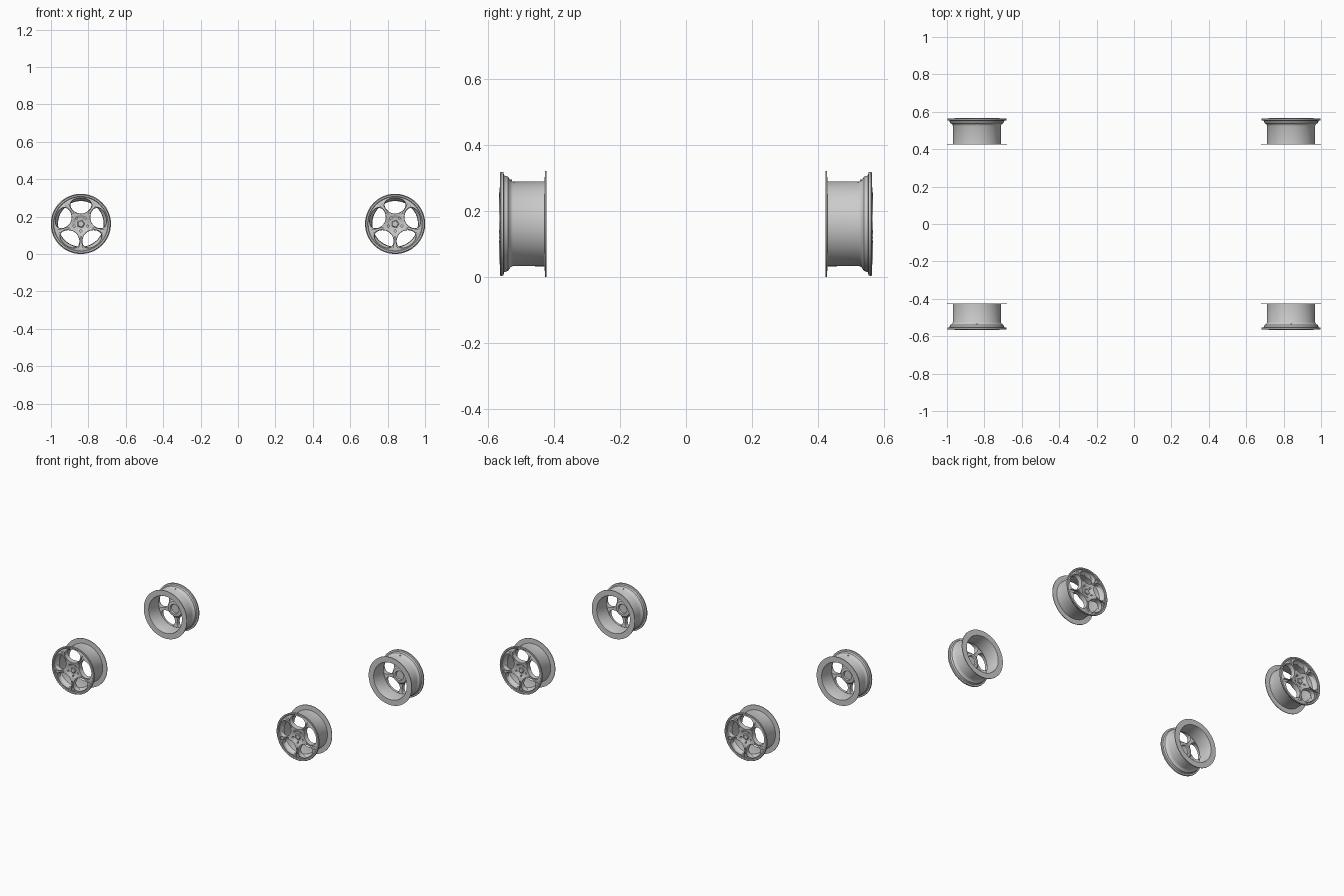
import bpy, bmesh, math

if "Cube" in bpy.data.objects:
    bpy.data.objects.remove(bpy.data.objects["Cube"])

SEG = 80
HUB_Z = 0.161
WHEEL_X = 0.84


def new_object(name, bm):
    bmesh.ops.remove_doubles(bm, verts=bm.verts, dist=1e-5)
    bmesh.ops.recalc_face_normals(bm, faces=bm.faces)
    mesh = bpy.data.meshes.new(name)
    bm.to_mesh(mesh)
    bm.free()
    ob = bpy.data.objects.new(name, mesh)
    bpy.context.collection.objects.link(ob)
    return ob


def lathe(name, profile, closed, seg=SEG):
    """Spin (radius, y) points about the y axis."""
    bm = bmesh.new()
    rings = []
    for r, y in profile:
        if r == 0:
            rings.append([bm.verts.new((0, y, 0))] * seg)
        else:
            rings.append([bm.verts.new((r * math.cos(2 * math.pi * i / seg), y,
                                        r * math.sin(2 * math.pi * i / seg))) for i in range(seg)])
    n = len(rings)
    for k in range(n if closed else n - 1):
        a, b = rings[k], rings[(k + 1) % n]
        for i in range(seg):
            j = (i + 1) % seg
            quad = list(dict.fromkeys([a[i], a[j], b[j], b[i]]))
            if len(quad) > 2:
                bm.faces.new(quad)
    return new_object(name, bm)


def loft(bm, sections, angle):
    """Capped skin through sections of (y, [(radial, sideways)]) turned to an angle."""
    c, s = math.cos(angle), math.sin(angle)
    loops = [[bm.verts.new((r * c - t * s, y, r * s + t * c)) for r, t in pts] for y, pts in sections]
    n = len(loops[0])
    for a, b in zip(loops, loops[1:]):
        for i in range(n):
            j = (i + 1) % n
            bm.faces.new((a[i], a[j], b[j], b[i]))
    bm.faces.new(loops[0])
    bm.faces.new(loops[-1])


def egg(inner, outer, half, n=40):
    """Oval window, wider towards the rim."""
    mid, rad = (inner + outer) / 2, (outer - inner) / 2
    return [(mid + rad * math.cos(a), half * math.sin(a) * (1 + 0.14 * math.cos(a)))
            for a in (2 * math.pi * i / n for i in range(n))]


def cut(ob, cutter):
    mod = ob.modifiers.new("cut", 'BOOLEAN')
    mod.operation = 'DIFFERENCE'
    mod.solver = 'EXACT'
    mod.object = cutter
    bpy.context.view_layer.objects.active = ob
    bpy.ops.object.modifier_apply(modifier=mod.name)
    bpy.data.objects.remove(cutter)


# Barrel with thin inner flange and stepped outer lip
barrel = lathe("rim_barrel", [
    (0.161, -0.424), (0.161, -0.428), (0.129, -0.429), (0.128, -0.525), (0.132, -0.533),
    (0.143, -0.540), (0.147, -0.552), (0.157, -0.554), (0.158, -0.562), (0.155, -0.565),
    (0.147, -0.564), (0.141, -0.556), (0.137, -0.545), (0.124, -0.530), (0.122, -0.428),
    (0.124, -0.424)], True)

# Domed face with five oval windows and tapered grooves in the spokes
face = lathe("wheel_face", [
    (0, -0.556), (0.028, -0.556), (0.034, -0.557), (0.043, -0.564), (0.050, -0.566),
    (0.070, -0.568), (0.100, -0.568), (0.125, -0.565), (0.144, -0.560),
    (0.140, -0.543), (0.125, -0.533), (0.090, -0.540), (0.060, -0.536), (0.050, -0.524),
    (0.032, -0.522), (0.028, -0.530), (0, -0.530)], False)

windows, grooves, bolts = bmesh.new(), bmesh.new(), bmesh.new()
for k in range(5):
    a = math.pi / 2 + k * 2 * math.pi / 5
    b = a + math.pi / 5
    loft(windows, [(-0.59, egg(0.051, 0.144, 0.061)), (-0.558, egg(0.055, 0.139, 0.056)),
                   (-0.50, egg(0.056, 0.136, 0.055))], a)
    slot = [(0.068, -0.003), (0.100, -0.003), (0.137, -0.012),
            (0.137, 0.012), (0.100, 0.003), (0.068, 0.003)]
    loft(grooves, [(-0.59, slot), (-0.556, slot)], b)
    hole = [(0.038 + 0.0055 * math.cos(math.pi * i / 6), 0.0055 * math.sin(math.pi * i / 6))
            for i in range(12)]
    loft(bolts, [(-0.59, hole), (-0.548, hole)], b)
for bm in (windows, grooves, bolts):
    cut(face, new_object("cutter", bm))

# Five-sided centre cap
cap = lathe("centre_cap", [(0, -0.563), (0.017, -0.563), (0.021, -0.560), (0.023, -0.550),
                           (0, -0.550)], False, 5)

# Valve stub on the barrel
bm = bmesh.new()
oct8 = [(0.004 * math.cos(math.pi * i / 4), 0.004 * math.sin(math.pi * i / 4)) for i in range(8)]
lower = [bm.verts.new((x, -0.532 + y, 0.125)) for x, y in oct8]
upper = [bm.verts.new((x, -0.532 + y, 0.134)) for x, y in oct8]
for i in range(8):
    j = (i + 1) % 8
    bm.faces.new((lower[i], lower[j], upper[j], upper[i]))
bm.faces.new(lower)
bm.faces.new(upper)
valve = new_object("valve", bm)

# Smooth shading with sharp edges kept
parts = [barrel, face, cap, valve]
bpy.ops.object.select_all(action='DESELECT')
for ob in parts:
    ob.select_set(True)
bpy.context.view_layer.objects.active = barrel
bpy.ops.object.shade_smooth_by_angle(angle=math.radians(35))

# Four wheels: the back pair turned to face outwards
for ob in parts:
    base = ob.name
    for side, x in (("left", -WHEEL_X), ("right", WHEEL_X)):
        for end, turn in (("front", 0), ("back", math.pi)):
            copy = ob.copy()
            copy.name = f"{end}_{side}_{base}"
            copy.location = (x, 0, HUB_Z)
            copy.rotation_euler = (0, 0, turn)
            bpy.context.collection.objects.link(copy)
for ob in parts:
    bpy.data.objects.remove(ob)
